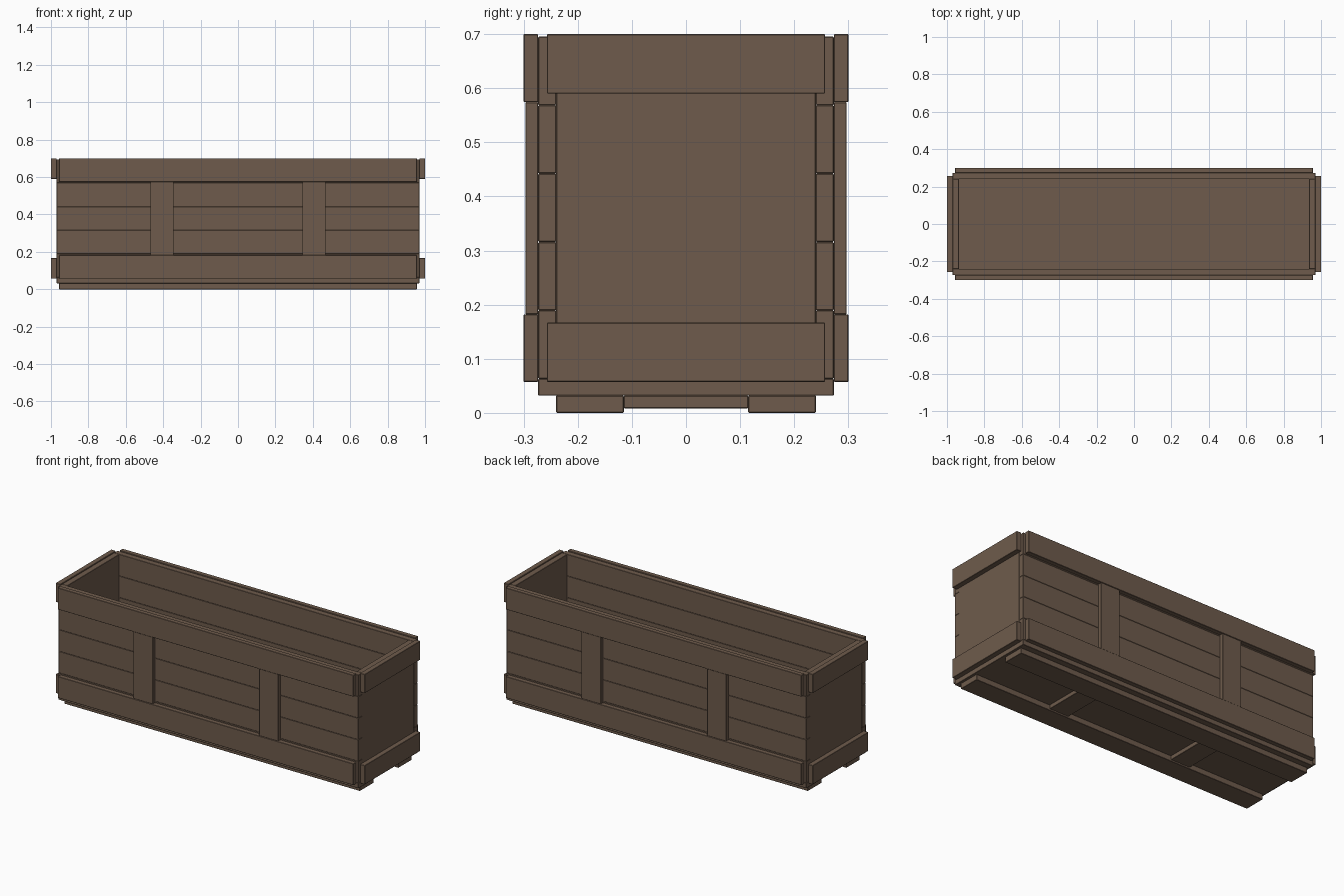
import bpy, bmesh

if "Cube" in bpy.data.objects:
    bpy.data.objects.remove(bpy.data.objects["Cube"])

wood = bpy.data.materials.new("brown_wood")
wood.diffuse_color = (0.156, 0.105, 0.072, 1)
wood.use_nodes = True
wood.node_tree.nodes["Principled BSDF"].inputs["Base Color"].default_value = wood.diffuse_color


def board(name, x, y, z, bevel=0.0015):
    """Box board from (min, max) ranges, with slightly eased edges."""
    bm = bmesh.new()
    bmesh.ops.create_cube(bm, size=1)
    for v in bm.verts:
        v.co = [r[0] if c < 0 else r[1] for c, r in zip(v.co, (x, y, z))]
    bmesh.ops.bevel(bm, geom=bm.edges[:], offset=bevel, segments=1, affect='EDGES')
    me = bpy.data.meshes.new(name)
    bm.to_mesh(me)
    bm.free()
    me.materials.append(wood)
    ob = bpy.data.objects.new(name, me)
    bpy.context.collection.objects.link(ob)


def span(s, a, b):
    """Range a..b, mirrored when s is -1."""
    return tuple(sorted((s * a, s * b)))


# floor panel
board("floor", (-0.97, 0.97), (-0.273, 0.273), (0.032, 0.063))

for s, side in ((-1, "front"), (1, "back")):
    # stacked long planks
    for i in range(5):
        z = 0.063 + i * 0.1264
        board(f"{side}_plank_{i + 1}", (-0.97, 0.97), span(s, 0.24, 0.273), (z, z + 0.1264))
    # top and bottom rails
    board(f"{side}_bottom_rail", (-0.957, 0.957), span(s, 0.273, 0.3), (0.057, 0.182))
    board(f"{side}_top_rail", (-0.957, 0.957), span(s, 0.273, 0.3), (0.574, 0.7))
    # upright battens
    for t, end in ((-1, "left"), (1, "right")):
        board(f"{side}_{end}_batten", span(t, 0.344, 0.468), span(s, 0.273, 0.297), (0.182, 0.574))
    # runner under the floor
    board(f"{side}_runner", (-0.957, 0.957), span(s, 0.115, 0.24), (0, 0.032))

for s, end in ((-1, "left"), (1, "right")):
    # end panel with its two rails
    board(f"{end}_end_panel", span(s, 0.936, 0.97), (-0.24, 0.24), (0.063, 0.695))
    board(f"{end}_bottom_rail", span(s, 0.97, 1.0), (-0.257, 0.257), (0.057, 0.167))
    board(f"{end}_top_rail", span(s, 0.97, 1.0), (-0.257, 0.257), (0.59, 0.7))
    # cross slat between the runners
    board(f"{end}_floor_slat", span(s, 0.344, 0.468), (-0.115, 0.115), (0.008, 0.032))
